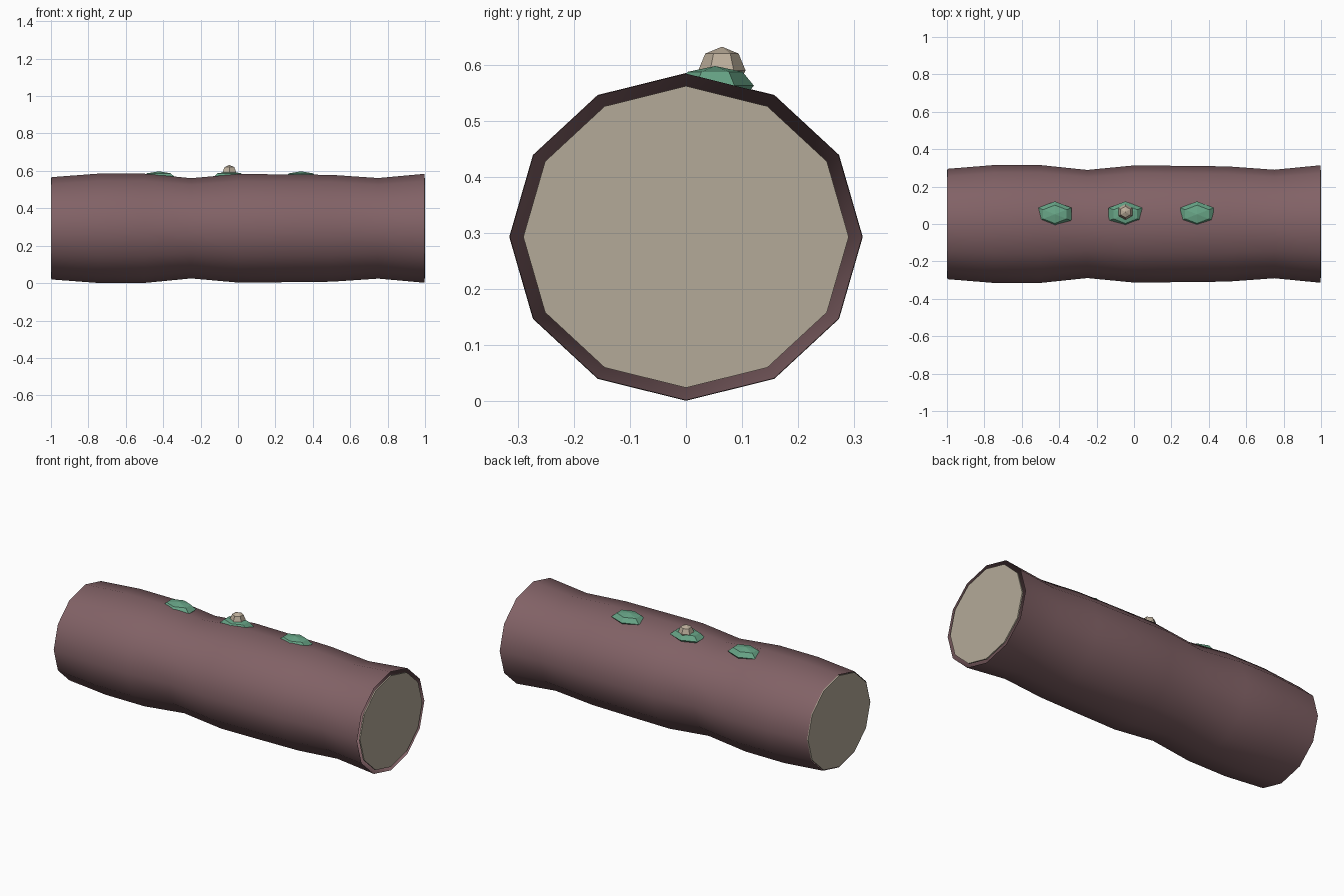
import bpy, bmesh, math

if "Cube" in bpy.data.objects:
    bpy.data.objects.remove(bpy.data.objects["Cube"])


def material(name, rgb):
    m = bpy.data.materials.new(name)
    m.diffuse_color = (*rgb, 1.0)
    m.use_nodes = True
    m.node_tree.nodes["Principled BSDF"].inputs["Base Color"].default_value = m.diffuse_color
    return m


bark = material("bark brown", (0.223, 0.122, 0.133))
wood = material("cut wood", (0.456, 0.402, 0.314))
green = material("moss green", (0.138, 0.376, 0.242))
tan = material("mushroom tan", (0.50, 0.42, 0.325))

ZC, SQUASH, SIDES = 0.293, 0.927, 12


def finish(name, bm, mat, smooth=False):
    me = bpy.data.meshes.new(name)
    for f in bm.faces:
        f.smooth = smooth
    bm.to_mesh(me)
    bm.free()
    me.materials.append(mat)
    ob = bpy.data.objects.new(name, me)
    bpy.context.collection.objects.link(ob)
    return ob


def ring(bm, x, r):
    # oval cross-section of the log, a corner pointing straight up
    steps = [2 * math.pi * i / SIDES for i in range(SIDES)]
    return [bm.verts.new((x, r * math.cos(a), ZC + SQUASH * r * math.sin(a))) for a in steps]


def bridge(bm, a, b):
    n = len(a)
    for i in range(n):
        j = (i + 1) % n
        bm.faces.new((a[i], a[j], b[j], b[i]))


# Log: open tube with an uneven radius
radii = [0.295, 0.315, 0.315, 0.289, 0.313, 0.311, 0.308, 0.290, 0.314]
bm = bmesh.new()
rings = [ring(bm, max(-0.997, min(0.997, -1 + 0.25 * i)), r) for i, r in enumerate(radii)]
for a, b in zip(rings, rings[1:]):
    bridge(bm, a, b)
bmesh.ops.recalc_face_normals(bm, faces=bm.faces)
finish("log_bark", bm, bark, smooth=True)

# Cut ends: thin discs set just inside the bark rim
for side, name in ((-1, "left_cut_end"), (1, "right_cut_end")):
    bm = bmesh.new()
    inner, outer = ring(bm, side * 0.992, 0.29), ring(bm, side * 1.0, 0.29)
    bridge(bm, inner, outer)
    bm.faces.new(inner)
    bm.faces.new(outer)
    bmesh.ops.recalc_face_normals(bm, faces=bm.faces)
    finish(name, bm, wood)


# Low-poly blob: six-sided sphere with four bands, corners toward +y and -y
def blob(name, centre, size, mat):
    bm = bmesh.new()
    bmesh.ops.create_uvsphere(bm, u_segments=6, v_segments=4, radius=1.0)
    widest = max(v.co.y for v in bm.verts)
    turn = 0 if widest > 0.99 else math.pi / 2
    c, s = math.cos(turn), math.sin(turn)
    for v in bm.verts:
        x, y, z = v.co
        x, y = x * c - y * s, x * s + y * c
        v.co = [p + k * q for p, k, q in zip(centre, size, (x, y, z))]
    return finish(name, bm, mat)


# Moss patches along the top
for i, x in enumerate((-0.423, -0.046, 0.337)):
    blob(f"moss_patch_{i + 1}", (x, 0.052, 0.5625), (0.103, 0.069, 0.035), green)

# Small mushroom cap on the middle patch
blob("mushroom_cap", (-0.046, 0.064, 0.59), (0.043, 0.042, 0.042), tan)
